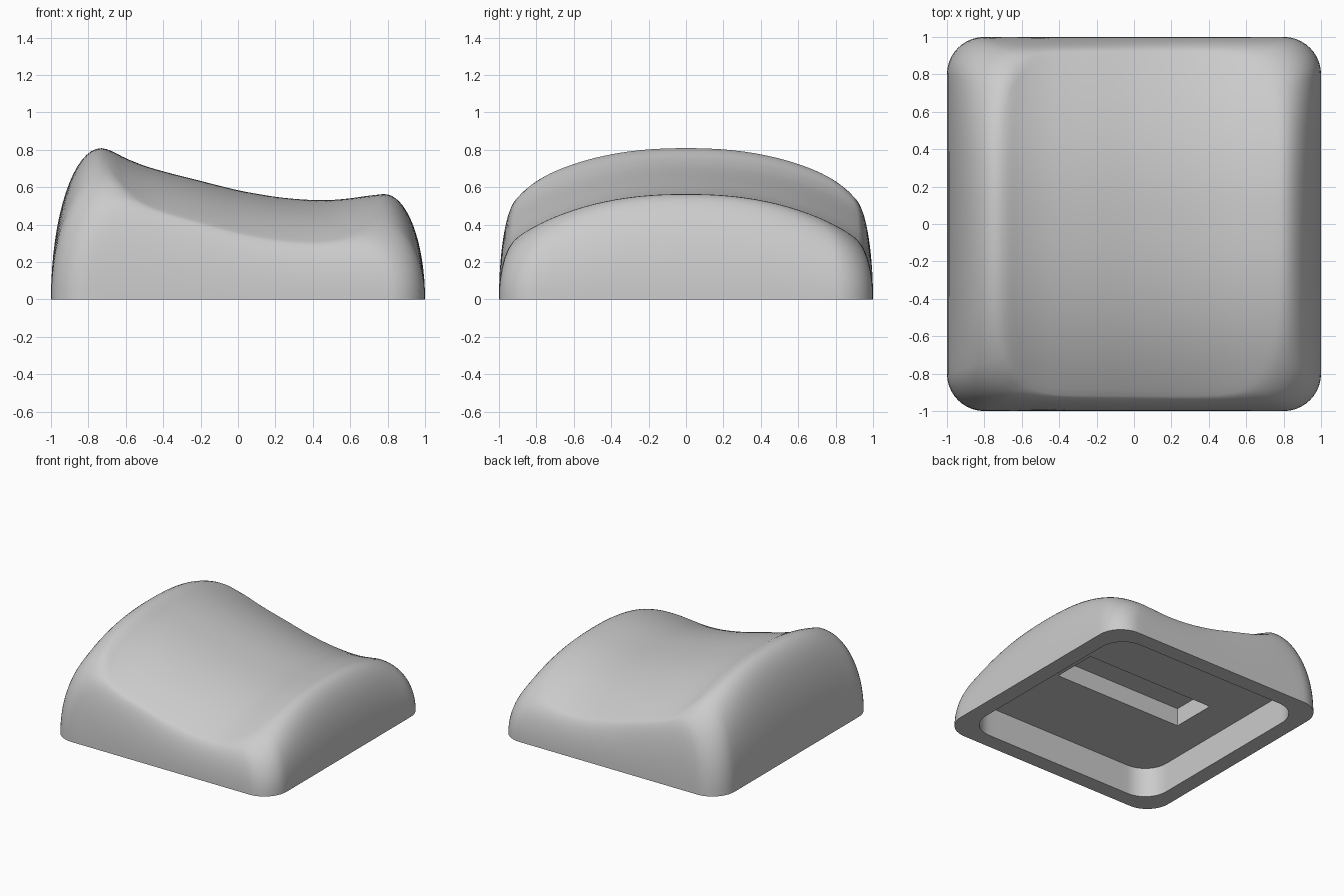
import bpy, bmesh, math

cube = bpy.data.objects.get("Cube")
if cube:
    bpy.data.objects.remove(cube, do_unlink=True)

# Crest heights along x, every 0.1 from -1.0
CREST = [.81, .81, .812, .803, .755, .715, .685, .659, .634, .608, .584,
         .565, .549, .538, .532, .532, .541, .555, .565, .566, .566]
SIDE, CORNER = 24, 10      # segments per straight side and per corner
WALL, DISH = 16, 28        # rings up the wall and across the dish


def crest(x):
    """Smooth curve through the crest heights."""
    u = min(max((x + 1) * 10, 0), len(CREST) - 1.001)
    i = int(u)
    t = u - i
    a, b, c, d = (CREST[min(max(i + k, 0), len(CREST) - 1)] for k in (-1, 0, 1, 2))
    return b + .5 * t * (c - a + t * (2 * a - 5 * b + 4 * c - d + t * (3 * (b - c) + d - a)))


def top_height(x, y):
    """Saddle shaped top: dished along x, arched along y."""
    v = abs(y) / .92
    return crest(x * (1 + .06 * v ** 4)) - .225 * v ** 2.3


def rounded_rect(hx, hy, r):
    points = []
    for q in range(4):
        sx, sy = ((1, 1), (-1, 1), (-1, -1), (1, -1))[q]
        cx, cy = sx * (hx - r), sy * (hy - r)
        for k in range(CORNER + 1):
            a = math.pi / 2 * (q + k / CORNER)
            points.append((cx + r * math.cos(a), cy + r * math.sin(a)))
        # straight run to the next corner
        x0, y0 = points[-1]
        x1, y1 = ((-x0, y0), (x0, -y0), (-x0, y0), (x0, -y0))[q]
        for k in range(1, SIDE):
            t = k / SIDE
            points.append((x0 + (x1 - x0) * t, y0 + (y1 - y0) * t))
    return points


def rim_point(x, y, n=5.5):
    """Move a base outline point to the softer outline of the top rim."""
    s = (abs(x) ** n + abs(y) ** n) ** (-1 / n)
    return .025 + .755 * s * x, .92 * s * y


def wall_point(base, rim, t):
    """Wall curve: vertical at the base, tangent to the top at the rim."""
    (bx, by), (rx, ry) = base, rim
    hx, hy = rx + .55 * (bx - rx), ry + .55 * (by - ry)
    zr = top_height(rx, ry)
    w = ((1 - t) ** 3, 3 * t * (1 - t) ** 2, 3 * t * t * (1 - t), t ** 3)
    return ((w[0] + w[1]) * bx + w[2] * hx + w[3] * rx,
            (w[0] + w[1]) * by + w[2] * hy + w[3] * ry,
            w[1] * .55 * zr + w[2] * top_height(hx, hy) + w[3] * zr)


base = rounded_rect(1, 1, .2)
rim = [rim_point(*p) for p in base]
flat = lambda points, z: [(x, y, z) for x, y in points]

# Rings from the slot roof, out through the cavity, up the wall, over the dish
CEILING, SLOT_TOP = .24, .385
slot = rounded_rect(.575, .185, 0)
cavity = rounded_rect(.87, .87, .2)
rings = [flat(slot, SLOT_TOP), flat(slot, CEILING), flat(cavity, CEILING), flat(cavity, 0)]
rings += [[wall_point(b, r, i / WALL) for b, r in zip(base, rim)] for i in range(WALL + 1)]
for i in range(1, DISH):
    s = 1 - i / DISH
    ring = [(.025 + (x - .025) * s, y * s) for x, y in rim]
    rings.append([(x, y, top_height(x, y)) for x, y in ring])

bm = bmesh.new()
loops = [[bm.verts.new(p) for p in ring] for ring in rings]
count = len(base)
for low, high in zip(loops, loops[1:]):
    for i in range(count):
        j = (i + 1) % count
        bm.faces.new((low[i], low[j], high[j], high[i]))
centre = bm.verts.new((.025, 0, top_height(.025, 0)))
for i in range(count):
    bm.faces.new((loops[-1][i], loops[-1][(i + 1) % count], centre))
bm.faces.new(loops[0])
bmesh.ops.remove_doubles(bm, verts=bm.verts, dist=.00005)
bmesh.ops.recalc_face_normals(bm, faces=bm.faces)

mesh = bpy.data.meshes.new("key_cap")
bm.to_mesh(mesh)
bm.free()
cap = bpy.data.objects.new("key_cap", mesh)
bpy.context.collection.objects.link(cap)

# Plain grey material
grey = bpy.data.materials.new("plain_grey")
grey.use_nodes = True
colour = (.6, .6, .6, 1)
grey.diffuse_color = colour
grey.node_tree.nodes["Principled BSDF"].inputs["Base Color"].default_value = colour
mesh.materials.append(grey)

bpy.ops.object.select_all(action="DESELECT")
cap.select_set(True)
bpy.context.view_layer.objects.active = cap
bpy.ops.object.shade_smooth_by_angle(angle=math.radians(40))
